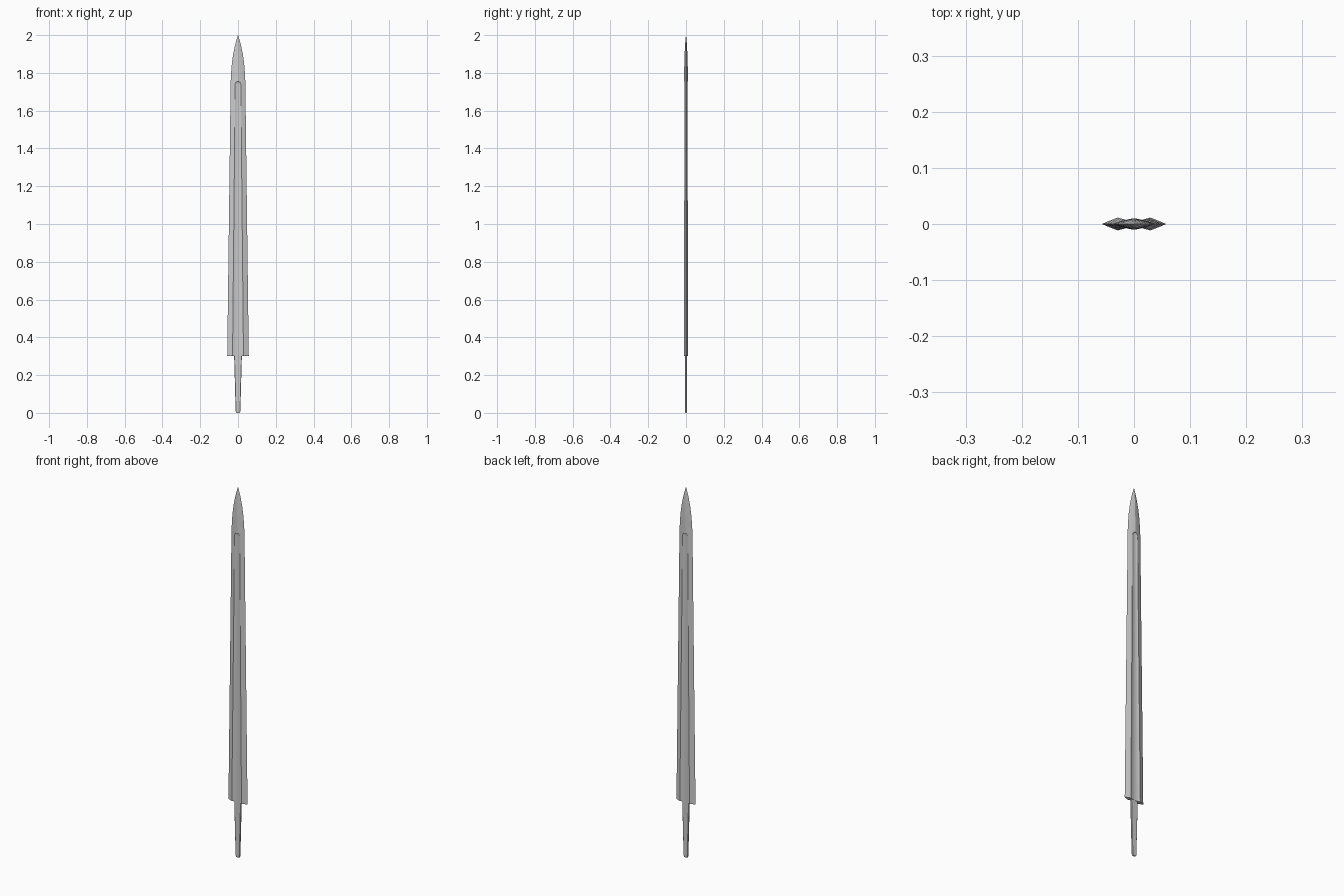
import bpy, bmesh, math

if "Cube" in bpy.data.objects:
    bpy.data.objects.remove(bpy.data.objects["Cube"])


def loft(name, rings):
    """Skin a list of closed rings and cap both ends."""
    bm = bmesh.new()
    loops = [[bm.verts.new(p) for p in ring] for ring in rings]
    n = len(loops[0])
    for a, b in zip(loops, loops[1:]):
        for i in range(n):
            j = (i + 1) % n
            bm.faces.new((a[i], a[j], b[j], b[i]))
    bm.faces.new(loops[0])
    bm.faces.new(loops[-1])
    bmesh.ops.remove_doubles(bm, verts=bm.verts, dist=0.00002)
    bmesh.ops.recalc_face_normals(bm, faces=bm.faces)
    me = bpy.data.meshes.new(name)
    bm.to_mesh(me)
    bm.free()
    ob = bpy.data.objects.new(name, me)
    bpy.context.collection.objects.link(ob)
    bpy.context.view_layer.objects.active = ob
    ob.select_set(True)
    bpy.ops.object.shade_smooth_by_angle(angle=math.radians(12))
    ob.select_set(False)
    return ob


def blade_ring(z, w, f, peak, depth):
    """Convex bevels either side of a hollow fuller of half width f."""
    def lens(x):
        return peak * (1 - (x / w) ** 1.3) if w > 0 else 0
    t = lens(f)
    quarter = [(w + (f - w) * k / 3, lens(w + (f - w) * k / 3)) for k in range(4)]
    for s in (0.75, 0.5, 0.25, 0):
        quarter.append((f * s, t - depth * (1 - s * s)))
    top = quarter + [(-x, y) for x, y in quarter[-2::-1]]
    ring = top + [(x, -y) for x, y in top[-2:0:-1]]
    return [(x, y, z) for x, y in ring]


# Blade with fuller that ends in a rounded tip
rings = []
END, ROUND = 1.755, 0.018
for z in (0.30, 0.65, 1.0, 1.3, END - ROUND):
    k = (z - 0.30) / (END - ROUND - 0.30)
    rings.append(blade_ring(z, 0.057 - 0.018 * k, 0.029 - 0.014 * k,
                            0.0195 - 0.009 * k, 0.0055 - 0.0025 * k))
for i in range(1, 6):
    a = i * math.pi / 10
    c = max(math.cos(a), 0)
    rings.append(blade_ring(END - ROUND * (1 - math.sin(a)), 0.0388,
                            0.015 * c, 0.0102, 0.003 * math.sqrt(c) if i < 5 else 0))
for z, w, t in ((1.80, 0.0365, 0.0098), (1.85, 0.0325, 0.009), (1.90, 0.0255, 0.0075),
                (1.95, 0.015, 0.0048), (1.98, 0.0065, 0.0022), (2.0, 0.0003, 0.0002)):
    rings.append(blade_ring(z, w, 0, t, 0))
loft("blade", rings)


# Tapered tang with rounded butt
def tang_ring(z, w, t):
    c = 0.002
    pts = [(w, t - c), (w - c, t), (c - w, t), (-w, t - c),
           (-w, c - t), (c - w, -t), (w - c, -t), (w, c - t)]
    return [(x, y, z) for x, y in pts]


loft("tang", [tang_ring(z, w, t) for z, w, t in (
    (0.0, 0.008, 0.0035), (0.003, 0.0108, 0.0042), (0.01, 0.0125, 0.0045),
    (0.305, 0.0205, 0.005))])
